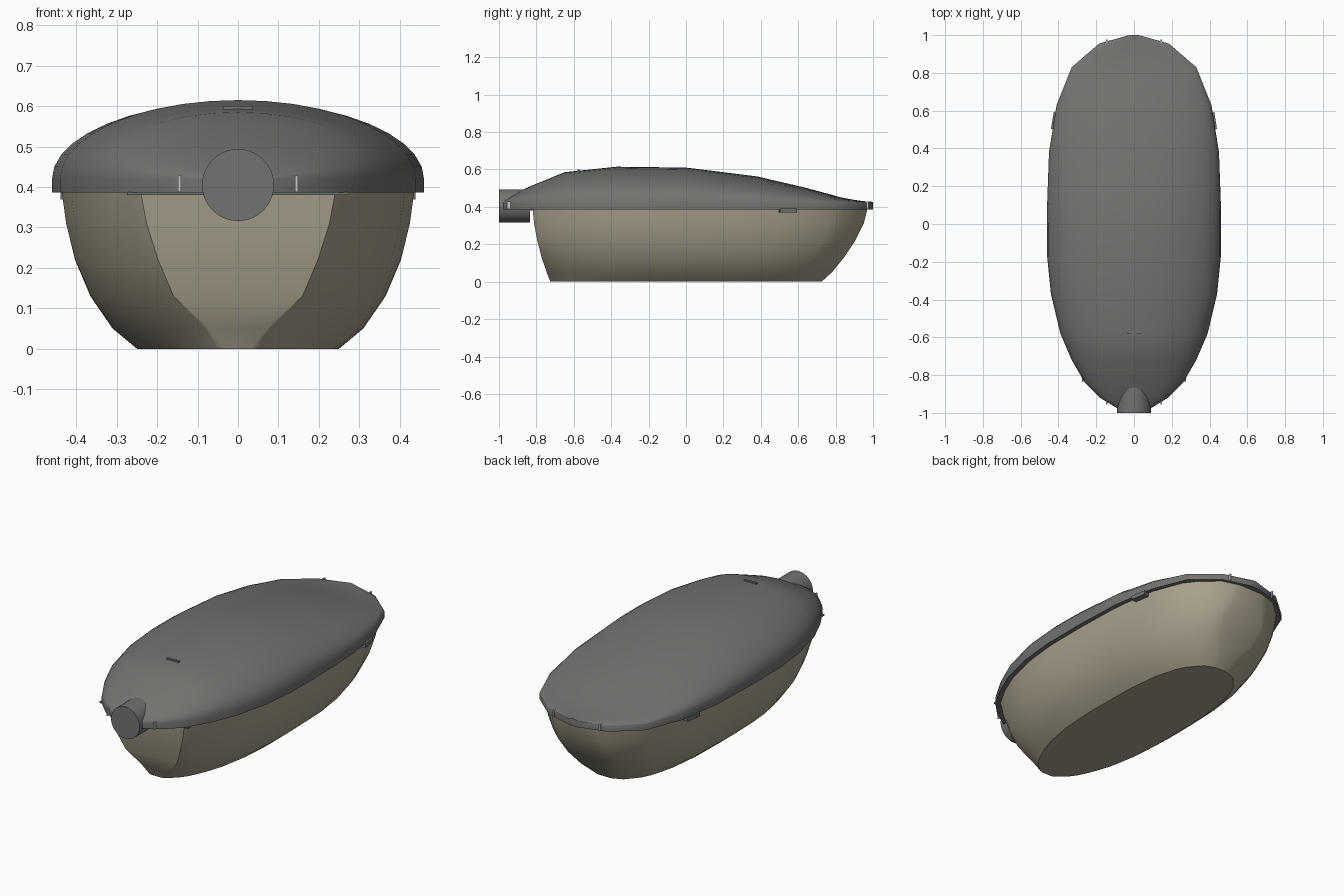
import bpy, bmesh, math
from mathutils import Matrix

if "Cube" in bpy.data.objects:
    bpy.data.objects.remove(bpy.data.objects["Cube"])

# half width of the plan outline and crown height, both along y
PLAN = [(-.99, .03), (-.975, .09), (-.92, .18), (-.84, .26), (-.72, .33), (-.58, .39),
        (-.37, .44), (-.17, .46), (.1, .46), (.38, .45), (.63, .41), (.83, .33),
        (.955, .185), (1.0, .025)]
CROWN = [(-.99, .425), (-.87, .495), (-.65, .585), (-.38, .615), (0, .61), (.37, .565),
         (.65, .50), (.85, .445), (.94, .431), (1.0, .427)]
BASE, RIM = .387, .033


def lerp(table, t):
    if t <= table[0][0]:
        return table[0][1]
    for (a, va), (b, vb) in zip(table, table[1:]):
        if t <= b:
            return va + (vb - va) * (t - a) / (b - a)
    return table[-1][1]


def material(name, rgb):
    m = bpy.data.materials.new(name)
    m.diffuse_color = (*rgb, 1)
    m.use_nodes = True
    m.node_tree.nodes["Principled BSDF"].inputs["Base Color"].default_value = m.diffuse_color
    return m


DARK = material("dark_grey", (.17, .17, .16))
BEIGE = material("beige", (.40, .36, .27))
LIGHT = material("light_metal", (.65, .65, .62))


def finish(name, bm, mat, angle=30):
    bmesh.ops.recalc_face_normals(bm, faces=bm.faces)
    me = bpy.data.meshes.new(name)
    bm.to_mesh(me)
    bm.free()
    me.materials.append(mat)
    for p in me.polygons:
        p.use_smooth = True
    me.set_sharp_from_angle(angle=math.radians(angle))
    ob = bpy.data.objects.new(name, me)
    bpy.context.collection.objects.link(ob)
    return ob


def loft(name, rings, mat, angle=30):
    bm = bmesh.new()
    loops = [[bm.verts.new(p) for p in r] for r in rings]
    for a, b in zip(loops, loops[1:]):
        for i in range(len(a)):
            j = (i + 1) % len(a)
            bm.faces.new((a[i], a[j], b[j], b[i]))
    bm.faces.new(loops[0])
    bm.faces.new(loops[-1])
    return finish(name, bm, mat, angle)


def box(name, centre, size, mat, turn=0):
    bm = bmesh.new()
    bmesh.ops.create_cube(bm, size=1, matrix=Matrix.Translation(centre)
                          @ Matrix.Rotation(turn, 4, 'Z') @ Matrix.Diagonal((*size, 1)))
    return finish(name, bm, mat)


# domed lid: cross-sections with a short vertical rim and an elliptical crown
def section(y):
    w, h = lerp(PLAN, y), lerp(CROWN, y)
    arc = [(w * math.cos(math.pi * i / 20), y,
            BASE + RIM + (h - BASE - RIM) * math.sin(math.pi * i / 20)) for i in range(21)]
    return [(w, y, BASE)] + arc + [(-w, y, BASE)]


stations = sorted({y for y, _ in PLAN} | {-.65, 0, .74, .9})
loft("lid", [section(y) for y in stations], DARK, 40)

# bowl: (z, half width, uncut front, uncut back, cut front, cut back)
BOWL = [(0, .25, -.73, .735, -.725, .725), (.05, .31, -.765, .79, -.745, .78),
        (.13, .365, -.85, .87, -.772, .845), (.22, .403, -.90, .935, -.795, .905),
        (.31, .425, -.94, .97, -.812, .95), (.39, .436, -.96, .985, -.82, .97)]


def bowl_ring(z, w, f, b, cf, cb):
    half = []
    for i in range(25):
        y = (cf + cb) / 2 - (cb - cf) / 2 * math.cos(math.pi * i / 24)
        t = y / -f * -.99 * -1 if y < 0 else y / b
        half.append((w / .46 * lerp(PLAN, t), y, z))
    return half + [(-x, y, z) for x, y, z in reversed(half)]


loft("bowl", [bowl_ring(*r) for r in BOWL], BEIGE, 32)

# mounting pipe at the front
bm = bmesh.new()
bmesh.ops.create_cone(bm, cap_ends=True, segments=40, radius1=.089, radius2=.089, depth=.165,
                      matrix=Matrix.Translation((0, -.9175, .405)) @ Matrix.Rotation(math.pi / 2, 4, 'X'))
finish("mounting_pipe", bm, DARK)

# seal strip, crown mark and rear latch
box("front_seal", (0, -.825, .384), (.55, .02, .008), DARK)
box("crown_mark", (0, -.575, .594), (.075, .012, .012), DARK)
box("rear_latch", (0, .985, .405), (.04, .028, .035), DARK)

# paired clips on both sides
for s, side in ((-1, "left"), (1, "right")):
    box(f"side_clip_{side}", (s * .415, .545, .38), (.035, .09, .022), DARK, s * .16)
    box(f"front_clip_{side}", (s * .145, -.946, .408), (.007, .02, .04), LIGHT)
    box(f"rear_clip_{side}", (s * .145, .967, .408), (.007, .02, .04), LIGHT)
